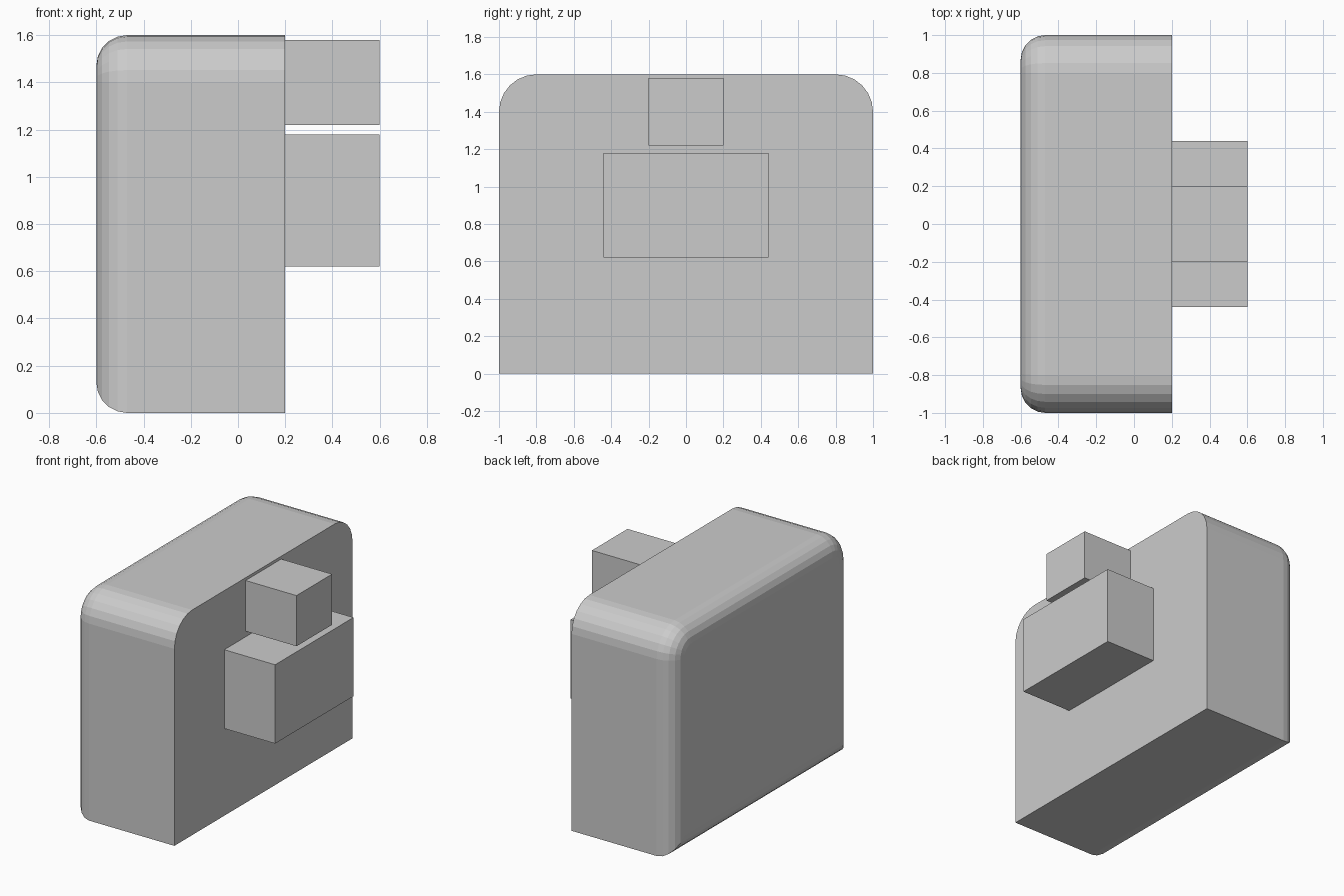
import bpy, bmesh

if "Cube" in bpy.data.objects:
    bpy.data.objects.remove(bpy.data.objects["Cube"])


def box(name, x, y, z):
    """Box from (min, max) ranges; returns the object and its bmesh."""
    bm = bmesh.new()
    bmesh.ops.create_cube(bm, size=1)
    for v in bm.verts:
        v.co = [r[0] if c < 0 else r[1] for c, r in zip(v.co, (x, y, z))]
    mesh = bpy.data.meshes.new(name)
    obj = bpy.data.objects.new(name, mesh)
    bpy.context.collection.objects.link(obj)
    return obj, bm


def finish(obj, bm):
    bmesh.ops.recalc_face_normals(bm, faces=bm.faces)
    bm.to_mesh(obj.data)
    bm.free()


def round_edges(bm, test, radius, segments):
    edges = [e for e in bm.edges if all(test(v.co) for v in e.verts)]
    bmesh.ops.bevel(bm, geom=edges, offset=radius, offset_type='OFFSET',
                    segments=segments, profile=0.5, affect='EDGES',
                    clamp_overlap=False)


# Body: rounded upper corners, then a rounded rim around the back face
body, bm = box("body", (-0.6, 0.2), (-1, 1), (0, 1.6))
for side in (-1, 1):
    round_edges(bm, lambda c: c.z > 1.59 and c.y * side > 0.99, 0.2, 6)
round_edges(bm, lambda c: c.x < -0.599, 0.13, 5)
finish(body, bm)

# Two blocks projecting from the flat face
for name, half_width, z in (("lower_block", 0.44, (0.62, 1.18)),
                            ("upper_block", 0.2, (1.22, 1.58))):
    finish(*box(name, (0.2, 0.6), (-half_width, half_width), z))
